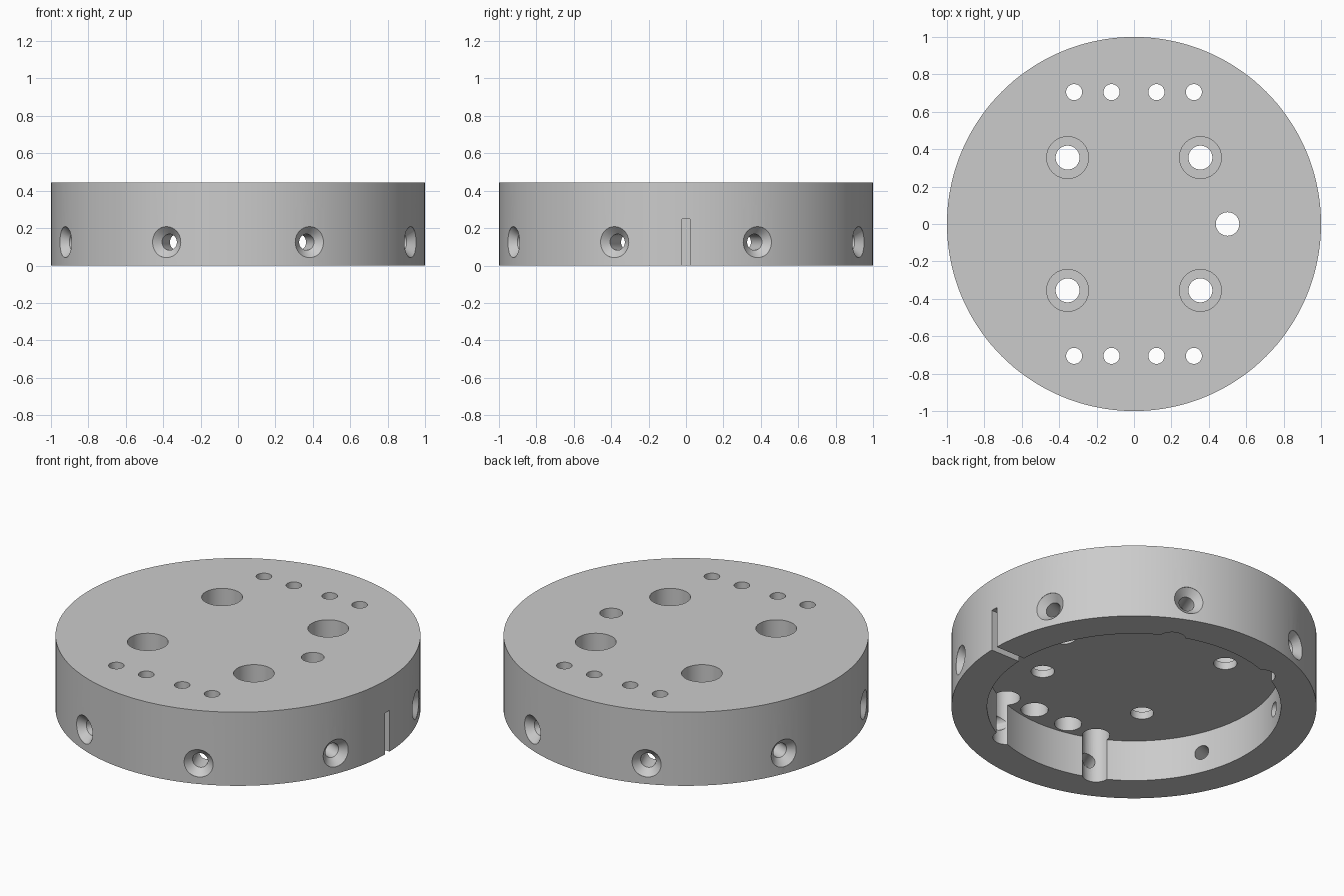
import bpy, math
from mathutils import Matrix

if "Cube" in bpy.data.objects:
    bpy.data.objects.remove(bpy.data.objects["Cube"], do_unlink=True)

HEIGHT = 0.445
POCKET_TOP = 0.25
BOLT_Z = 0.125
BELOW, ABOVE = -0.1, HEIGHT + 0.1

grey = bpy.data.materials.new("plain grey")
grey.use_nodes = True
color = (0.6, 0.6, 0.6, 1)
grey.diffuse_color = color
grey.node_tree.nodes["Principled BSDF"].inputs["Base Color"].default_value = color


def lathe(name, profile, sides, matrix=Matrix()):
    """Closed solid of revolution about z from (radius, z) points, bottom to top."""
    verts, faces = [], []
    for r, z in profile:
        for i in range(sides):
            a = 2 * math.pi * i / sides
            verts.append((r * math.cos(a), r * math.sin(a), z))
    for k in range(len(profile) - 1):
        for i in range(sides):
            j = (i + 1) % sides
            lo, hi = k * sides, (k + 1) * sides
            faces.append((lo + i, lo + j, hi + j, hi + i))
    faces.append(tuple(reversed(range(sides))))
    faces.append(tuple(range(len(verts) - sides, len(verts))))
    mesh = bpy.data.meshes.new(name)
    mesh.from_pydata(verts, [], faces)
    mesh.transform(matrix)
    mesh.materials.append(grey)
    obj = bpy.data.objects.new(name, mesh)
    bpy.context.collection.objects.link(obj)
    return obj


def cut(body, cutter):
    """Subtract a cutter from the body and discard it."""
    cutter.hide_render = True
    mod = body.modifiers.new("cut", "BOOLEAN")
    mod.operation = "DIFFERENCE"
    mod.solver = "EXACT"
    mod.object = cutter
    bpy.context.view_layer.objects.active = body
    bpy.ops.object.modifier_apply(modifier=mod.name)
    bpy.data.objects.remove(cutter, do_unlink=True)


def cut_vertical(body, name, profile, x, y):
    cut(body, lathe(name, profile, 40, Matrix.Translation((x, y, 0))))


# Round cap with a wide pocket underneath
cap = lathe("round_cap", [(1, 0), (1, HEIGHT)], 144)
cut(cap, lathe("pocket", [(0.805, BELOW), (0.805, POCKET_TOP)], 144))

# Four mounting holes, counterbored from the top
mount = [(0.064, BELOW), (0.064, 0.295), (0.112, 0.295), (0.112, ABOVE)]
for x in (-0.355, 0.355):
    for y in (-0.355, 0.355):
        cut_vertical(cap, "mounting_hole", mount, x, y)

# Two rows of small holes, counterbored from below; outer ones notch the rim
small = [(0.075, BELOW), (0.075, 0.35), (0.043, 0.35), (0.043, ABOVE)]
for x in (-0.32, -0.12, 0.12, 0.32):
    for y in (-0.705, 0.705):
        cut_vertical(cap, "small_hole", small, x, y)

# Single cable hole
cut_vertical(cap, "cable_hole", [(0.063, BELOW), (0.063, ABOVE)], 0.5, 0)

# Eight countersunk radial screw holes through the rim
screw = [(0.043, 0.6), (0.043, 0.958), (0.083, 0.998), (0.083, 1.1)]
for k in range(8):
    angle = math.radians(22.5 + 45 * k)
    turn = Matrix.Rotation(angle, 4, "Z") @ Matrix.Rotation(math.pi / 2, 4, "Y")
    cut(cap, lathe("screw_hole", screw, 40, Matrix.Translation((0, 0, BOLT_Z)) @ turn))

# Narrow slot through the rim on the left side
bpy.ops.mesh.primitive_cube_add(size=1, location=(0.92, 0, POCKET_TOP / 2 - 0.05))
slot = bpy.context.object
slot.scale = (0.36, 0.043, POCKET_TOP + 0.1)
cut(cap, slot)

# Smooth round walls, sharp rims
bpy.ops.object.select_all(action="DESELECT")
cap.select_set(True)
bpy.context.view_layer.objects.active = cap
bpy.ops.object.shade_smooth_by_angle(angle=math.radians(30))
